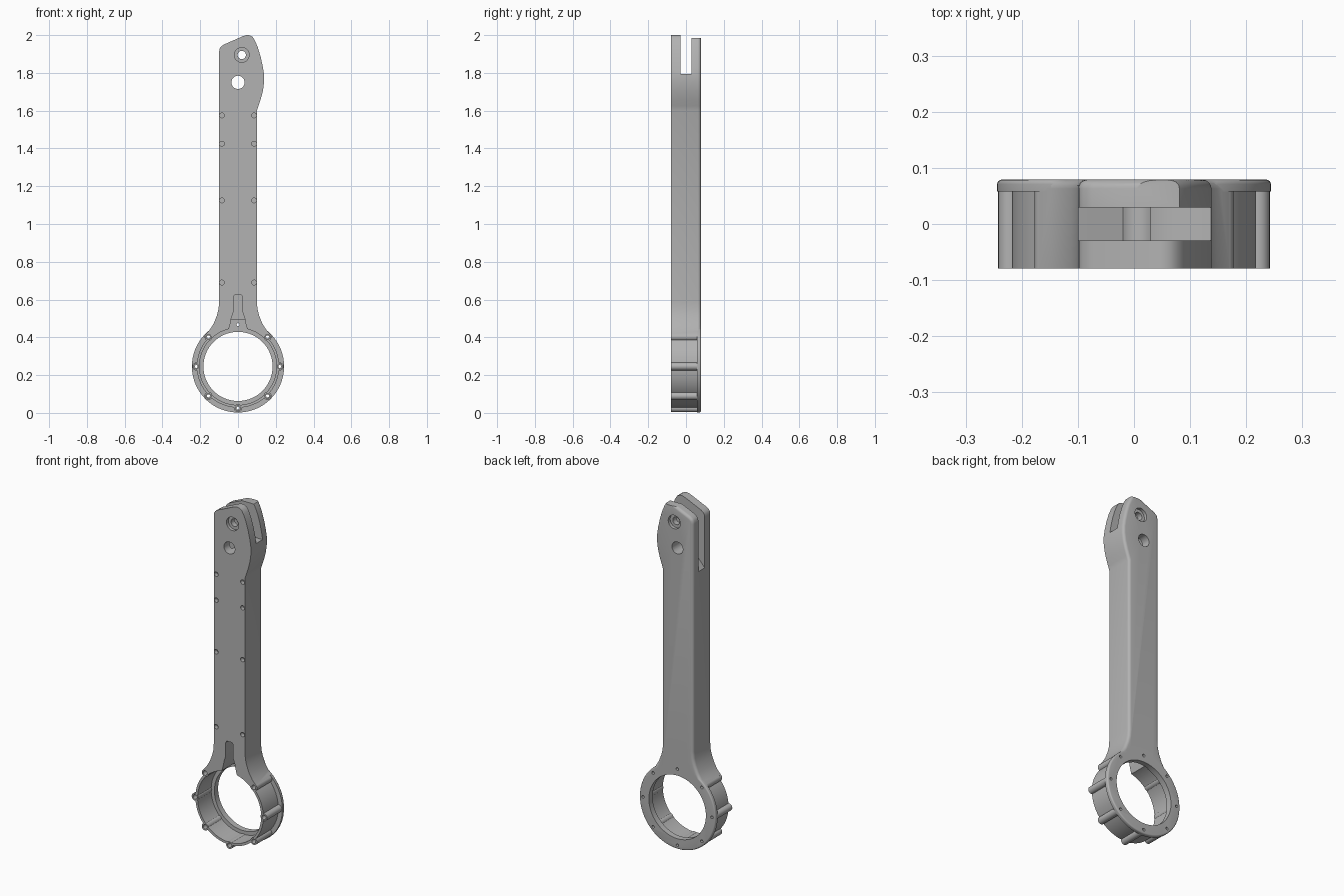
import bpy, bmesh
from math import sin, cos, pi, radians

cube = bpy.data.objects.get("Cube")
if cube:
    bpy.data.objects.remove(cube, do_unlink=True)

FRONT, BACK = -0.079, 0.079
CZ = 0.246          # height of the ring centre

metal = bpy.data.materials.new("grey metal")
metal.use_nodes = True
GREY = (0.45, 0.45, 0.45, 1)
metal.diffuse_color = GREY
metal.node_tree.nodes["Principled BSDF"].inputs["Base Color"].default_value = GREY


def prism(name, points, y0, y1, round_back=0.0):
    """Extrude an x-z profile from y0 to y1, optionally rounding its back rim."""
    bm = bmesh.new()
    face = bm.faces.new([bm.verts.new((x, y0, z)) for x, z in points])
    moved = bmesh.ops.extrude_face_region(bm, geom=[face])["geom"]
    for v in moved:
        if isinstance(v, bmesh.types.BMVert):
            v.co.y = y1
    bmesh.ops.recalc_face_normals(bm, faces=bm.faces)
    if round_back:
        rim = [e for e in bm.edges if all(abs(v.co.y - y1) < 1e-5 for v in e.verts)]
        bmesh.ops.bevel(bm, geom=rim, offset=round_back, segments=4,
                        profile=0.5, affect='EDGES', clamp_overlap=True)
    mesh = bpy.data.meshes.new(name)
    bm.to_mesh(mesh)
    bm.free()
    mesh.materials.append(metal)
    ob = bpy.data.objects.new(name, mesh)
    bpy.context.collection.objects.link(ob)
    return ob


def disc(name, x, z, r, y0, y1, n=24, round_back=0.0):
    pts = [(x + r * cos(2 * pi * i / n), z + r * sin(2 * pi * i / n)) for i in range(n)]
    return prism(name, pts, y0, y1, round_back)


def combine(target, other, operation):
    bpy.context.view_layer.objects.active = target
    mod = target.modifiers.new("combine", 'BOOLEAN')
    mod.operation, mod.solver, mod.object = operation, 'EXACT', other
    bpy.ops.object.modifier_apply(modifier=mod.name)
    bpy.data.objects.remove(other, do_unlink=True)


# Arm with flared neck and offset head
neck = [(0.1, 0.59), (0.103, 0.55), (0.112, 0.515), (0.128, 0.475), (0.148, 0.442),
        (0.17, 0.418), (0.16, 0.375)]
head = [(0.1, 1.6), (0.108, 1.625), (0.12, 1.66), (0.132, 1.705), (0.138, 1.75),
        (0.138, 1.79), (0.132, 1.83), (0.12, 1.885), (0.105, 1.935), (0.09, 1.97),
        (0.078, 1.99), (0.062, 1.999), (0.045, 2.0), (0.025, 1.994),
        (-0.075, 1.95), (-0.09, 1.94), (-0.098, 1.928), (-0.1, 1.91)]
outline = neck[::-1] + head + [(-x, z) for x, z in neck]
arm = prism("connecting_arm", outline, FRONT, BACK, 0.016)

# Ring wall, back flange and screw bosses
angles = [radians(45 * i) for i in range(8)]
spots = [(0.221 * cos(a), CZ + 0.221 * sin(a)) for a in angles]
combine(arm, disc("flange", 0, CZ, 0.244, 0.058, BACK, 96, 0.008), 'UNION')
combine(arm, disc("ring_wall", 0, CZ, 0.218, FRONT, 0.07, 96), 'UNION')
for i, (x, z) in enumerate(spots):
    if i != 2:
        combine(arm, disc("boss", x, z, 0.021, FRONT, 0.069), 'UNION')

# Stepped bore, leaving the inner half of each boss standing
bore = disc("bore", 0, CZ, 0.204, -0.2, 0.045, 96)
for i, (x, z) in enumerate(spots):
    if i != 2:
        combine(bore, disc("boss_core", x, z, 0.021, -0.3, 0.3), 'DIFFERENCE')
combine(arm, bore, 'DIFFERENCE')
combine(arm, disc("opening", 0, CZ, 0.183, -0.2, 0.2, 96), 'DIFFERENCE')

# Ring screw holes
for x, z in spots:
    combine(arm, disc("ring_screw", x, z, 0.008, -0.2, 0.2, 16), 'DIFFERENCE')
    combine(arm, disc("ring_recess", x, z, 0.013, -0.2, -0.05, 16), 'DIFFERENCE')

# Cable notch in the neck
half = [(0.055, 0.40), (0.052, 0.43), (0.04, 0.475), (0.036, 0.492)]
groove = [(0.036, 0.485), (0.036, 0.5), (0.024, 0.535), (0.024, 0.615), (0.016, 0.625)]
for name, side, depth in (("notch", half, 0.05), ("groove", groove, 0.03)):
    combine(arm, prism(name, side + [(-x, z) for x, z in side[::-1]], -0.2, depth),
            'DIFFERENCE')

# Arm screw holes in pairs
for z in (0.69, 1.125, 1.425, 1.575):
    for x in (-0.085, 0.085):
        combine(arm, disc("arm_screw", x, z, 0.013, -0.2, -0.055, 16), 'DIFFERENCE')

# Fork slot with a sloping floor, and the shorter back prong
slot = [(-0.2, 1.61), (-0.1, 1.62), (-0.06, 1.665), (-0.02, 1.72), (0.03, 1.77),
        (0.08, 1.794), (0.2, 1.794), (0.2, 2.1), (-0.2, 2.1)]
combine(arm, prism("slot", slot, -0.029, 0.029), 'DIFFERENCE')
trim = [(-0.2, 1.985), (0.2, 1.985), (0.2, 2.1), (-0.2, 2.1)]
combine(arm, prism("trim", trim, 0, 0.2), 'DIFFERENCE')

# Pivot holes, the upper one counterbored on both faces
combine(arm, disc("lower_pivot", 0, 1.75, 0.035, -0.2, 0.2, 32), 'DIFFERENCE')
combine(arm, disc("upper_pivot", 0.02, 1.895, 0.022, -0.2, 0.2, 32), 'DIFFERENCE')
for y0, y1 in ((-0.2, -0.061), (0.061, 0.2)):
    combine(arm, disc("counterbore", 0.02, 1.895, 0.039, y0, y1, 32), 'DIFFERENCE')

# Smooth curved walls, crisp machined edges
bpy.ops.object.select_all(action='DESELECT')
arm.select_set(True)
bpy.context.view_layer.objects.active = arm
bpy.ops.object.shade_smooth_by_angle(angle=radians(30))
